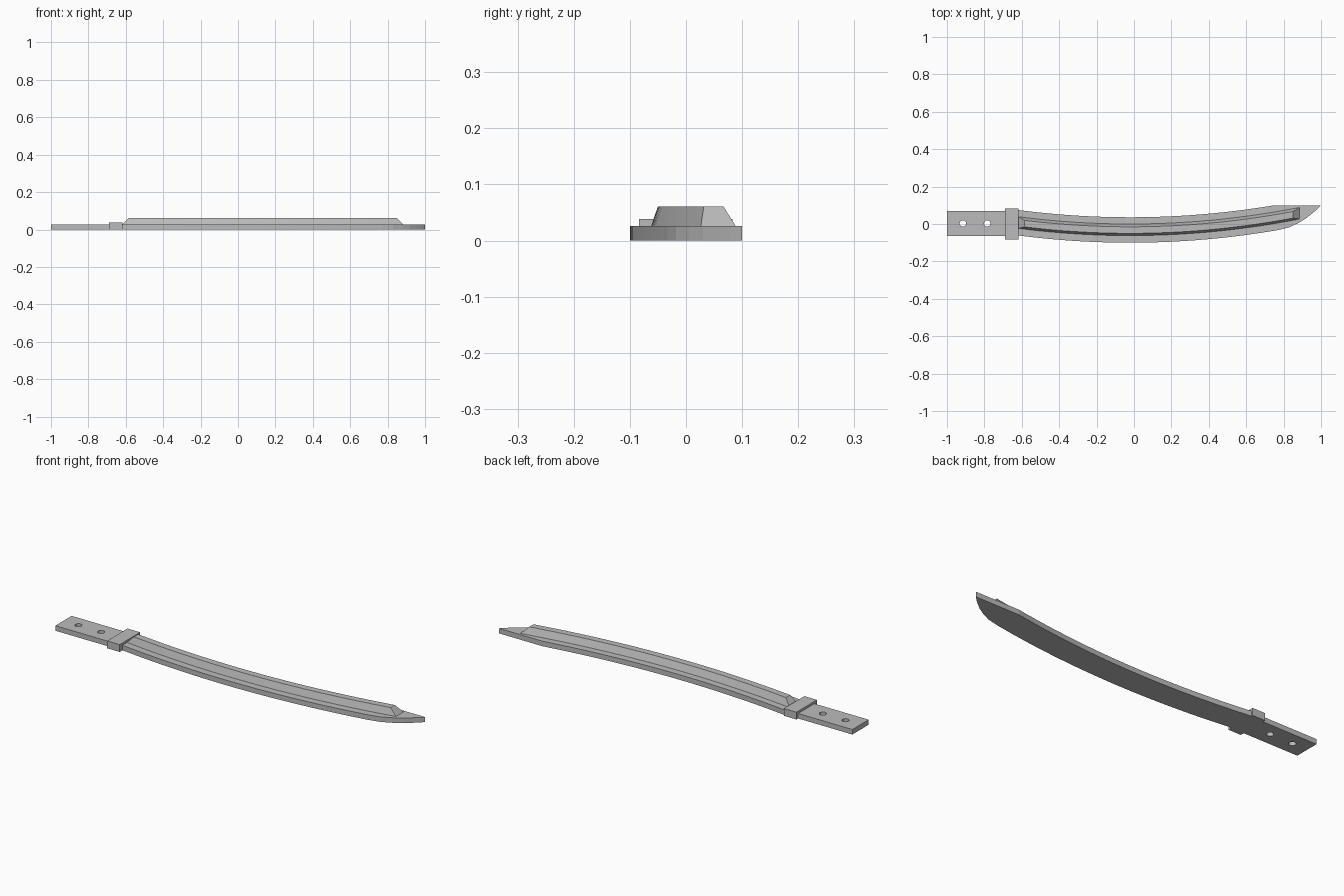
import bpy
import bmesh
from math import cos, sin, tau

if "Cube" in bpy.data.objects:
    bpy.data.objects.remove(bpy.data.objects["Cube"])

# One plain grey for everything
grey = bpy.data.materials.new("plain_grey")
grey.use_nodes = True
colour = (0.5, 0.5, 0.5, 1)
grey.diffuse_color = colour
grey.node_tree.nodes["Principled BSDF"].inputs["Base Color"].default_value = colour

PLATE = 0.026
SEGMENTS = 28


def bow(x):
    """Sideways bend of the blade at x."""
    return 0.108 * (x + 0.02) ** 2


def span(start, end, count=SEGMENTS):
    return [start + (end - start) * i / count for i in range(count + 1)]


def finish(name, bm):
    bmesh.ops.recalc_face_normals(bm, faces=bm.faces)
    mesh = bpy.data.meshes.new(name)
    bm.to_mesh(mesh)
    bm.free()
    mesh.materials.append(grey)
    obj = bpy.data.objects.new(name, mesh)
    bpy.context.collection.objects.link(obj)
    return obj


def loft(name, bottom, top, z0, z1):
    """Solid between two outlines with the same number of points."""
    bm = bmesh.new()
    low = [bm.verts.new((x, y, z0)) for x, y in bottom]
    high = [bm.verts.new((x, y, z1)) for x, y in top]
    bm.faces.new(low)
    bm.faces.new(high)
    for i in range(len(low)):
        j = (i + 1) % len(low)
        bm.faces.new((low[i], low[j], high[j], high[i]))
    return finish(name, bm)


def block(x0, x1, y0, y1):
    return [(x0, y0), (x1, y0), (x1, y1), (x0, y1)]


def curved_strip(x0, x1, y0, y1):
    """Outline of a bent band between two sideways offsets."""
    xs = span(x0, x1)
    return ([(x, y0 + bow(x)) for x in xs]
            + [(x, y1 + bow(x)) for x in reversed(xs)])


# Curved blade plate with a swept point
edge = [(x, bow(x) - 0.1) for x in span(-0.64, 0.77)]
point = [(0.83, -0.018), (0.88, 0.006), (0.92, 0.03),
         (0.955, 0.058), (0.98, 0.08), (1, 0.1)]
back = [(x, min(0.1, bow(x) + 0.036)) for x in span(0.75, -0.64)]
outline = edge + point + [(0.755, 0.1)] + back
loft("blade", outline, outline, 0, PLATE)

# Raised ridge with sloping sides and ends
loft("blade_ridge",
     curved_strip(-0.62, 0.885, -0.062, 0),
     curved_strip(-0.585, 0.85, -0.05, -0.015), PLATE, 0.061)

# Collar between blade and tang
collar = block(-0.69, -0.618, -0.084, 0.083)
loft("collar", collar, collar, 0, 0.038)

# Tang with two round pin holes
tang_shape = block(-1, -0.68, -0.064, 0.069)
tang = loft("tang", tang_shape, tang_shape, 0, PLATE)
for x in (-0.915, -0.785):
    circle = [(x + 0.017 * cos(tau * i / 24), 0.003 + 0.017 * sin(tau * i / 24))
              for i in range(24)]
    cutter = loft("hole_cutter", circle, circle, -0.05, 0.1)
    cutter.hide_render = True
    cut = tang.modifiers.new("pin_hole", "BOOLEAN")
    cut.operation = "DIFFERENCE"
    cut.solver = "EXACT"
    cut.object = cutter
    bpy.context.view_layer.objects.active = tang
    bpy.ops.object.modifier_apply(modifier=cut.name)
    bpy.data.objects.remove(cutter)
